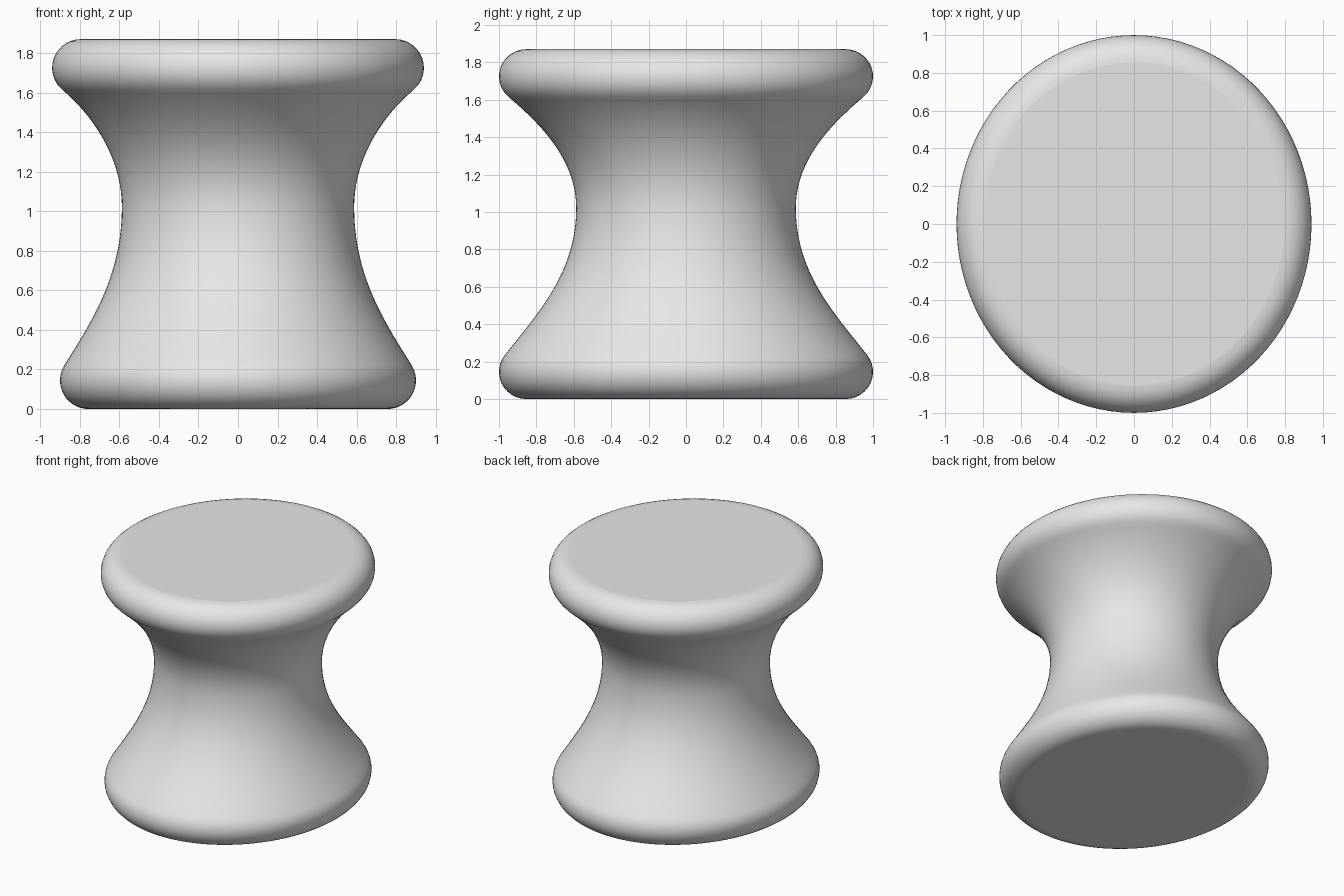
import bpy
import bmesh
from math import sin, cos, radians, tau
from mathutils import Vector
from mathutils.geometry import interpolate_bezier

cube = bpy.data.objects.get("Cube")
if cube:
    bpy.data.objects.remove(cube)

HEIGHT = 1.87
ROUND = 0.145      # radius of both rounded rims
SEGMENTS = 96


def arc(center, start, end, steps=12):
    """Points on a rim's rounding, from one angle to another in degrees."""
    angles = [radians(start + (end - start) * i / steps) for i in range(steps + 1)]
    return [center + ROUND * Vector((cos(a), sin(a))) for a in angles]


def profile(base, top, waist, base_angle, top_angle, base_pull, top_pull):
    """Half outline from the underside to the seat: rim, waist curve, rim."""
    lower = arc(Vector((base - ROUND, ROUND)), -90, base_angle)
    upper = arc(Vector((top - ROUND, HEIGHT - ROUND)), top_angle, 90)
    a, b = radians(base_angle), radians(top_angle)
    middle = Vector((waist, 1.02))
    rise = interpolate_bezier(
        lower[-1], lower[-1] + base_pull * Vector((-sin(a), cos(a))),
        middle - Vector((0, 0.35)), middle, 20)
    flare = interpolate_bezier(
        middle, middle + Vector((0, 0.25)),
        upper[0] + top_pull * Vector((sin(b), -cos(b))), upper[0], 20)
    points = lower + rise[1:] + flare[1:] + upper[1:]
    return [Vector((p[0], p[1])) for p in points]


# Side and front outlines, blended around the oval body
side = profile(0.90, 0.94, 0.587, 32, -50, 0.25, 0.20)
front = profile(1.00, 1.00, 0.587, 38, -50, 0.27, 0.24)

bm = bmesh.new()
rings = []
for s, f in zip(side, front):
    ring = []
    for i in range(SEGMENTS):
        a = tau * i / SEGMENTS
        z = s.y * cos(a) ** 2 + f.y * sin(a) ** 2
        ring.append(bm.verts.new((s.x * cos(a), f.x * sin(a), z)))
    rings.append(ring)

# Curved wall
for low, high in zip(rings, rings[1:]):
    for i in range(SEGMENTS):
        j = (i + 1) % SEGMENTS
        bm.faces.new((low[i], low[j], high[j], high[i])).smooth = True

# Flat underside and seat
bm.faces.new(rings[0][::-1])
bm.faces.new(rings[-1])

mesh = bpy.data.meshes.new("stool_body")
bm.to_mesh(mesh)
bm.free()
body = bpy.data.objects.new("stool_body", mesh)
bpy.context.collection.objects.link(body)

# Single light grey finish
grey = bpy.data.materials.new("light_grey")
grey.use_nodes = True
color = (0.8, 0.8, 0.8, 1.0)
grey.diffuse_color = color
grey.node_tree.nodes["Principled BSDF"].inputs["Base Color"].default_value = color
mesh.materials.append(grey)
